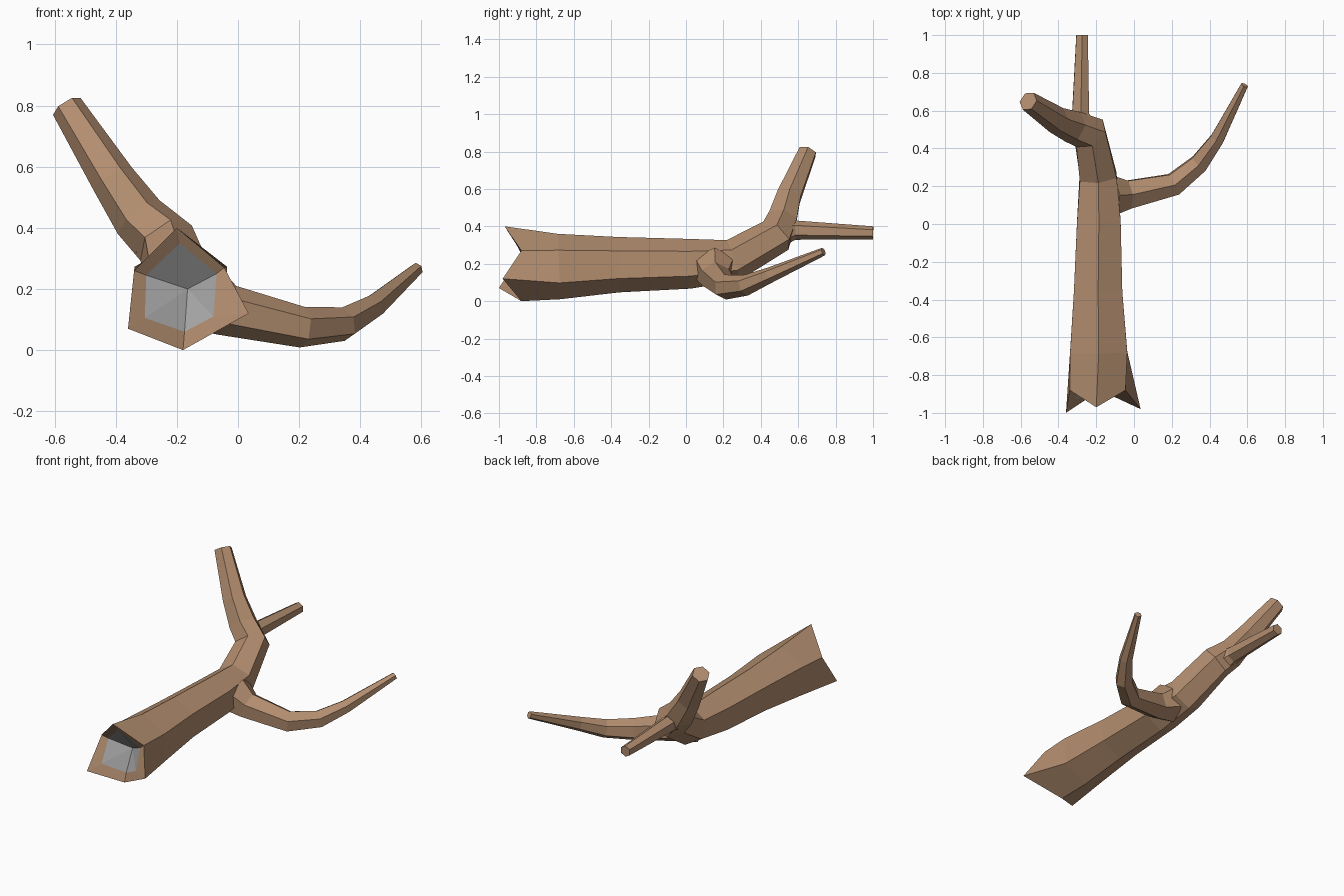
import bpy, bmesh
from math import cos, sin, pi
from mathutils import Vector

cube = bpy.data.objects.get("Cube")
if cube:
    bpy.data.objects.remove(cube, do_unlink=True)

SIDES = 6


def make_material(name, rgb):
    mat = bpy.data.materials.new(name)
    mat.use_nodes = True
    mat.diffuse_color = (*rgb, 1)
    mat.node_tree.nodes["Principled BSDF"].inputs["Base Color"].default_value = (*rgb, 1)
    return mat


bark = make_material("brown_bark", (0.45, 0.27, 0.16))
heart = make_material("grey_heartwood", (0.40, 0.40, 0.40))


def path_rings(path):
    """Hexagonal rings square to a path of (centre, radius), carried along without twist."""
    centres = [Vector(c) for c, r in path]
    up = Vector((0, 0, 1))
    old = None
    rings = []
    for i, (c, r) in enumerate(path):
        before = centres[i] - centres[max(i - 1, 0)]
        after = centres[min(i + 1, len(path) - 1)] - centres[i]
        t = (before.normalized() + after.normalized()).normalized()
        if old:
            up = old.rotation_difference(t) @ up
        up = (up - t * up.dot(t)).normalized()
        side = t.cross(up)
        old = t
        rings.append([centres[i] + r * (up * cos(2 * pi * k / SIDES) + side * sin(2 * pi * k / SIDES))
                      for k in range(SIDES)])
    return rings


def build_limb(name, rings, hollow_centre=None):
    """Bridge the rings; close the start with a flat cap or a hollow grey fan."""
    bm = bmesh.new()
    loops = [[bm.verts.new(p) for p in ring] for ring in rings]
    for a, b in zip(loops, loops[1:]):
        for k in range(SIDES):
            n = (k + 1) % SIDES
            bm.faces.new((a[k], a[n], b[n], b[k]))
    bm.faces.new(loops[-1])
    if hollow_centre:
        mid = bm.verts.new(hollow_centre)
        for k in range(SIDES):
            face = bm.faces.new((loops[0][k], loops[0][(k + 1) % SIDES], mid))
            face.material_index = 1
    else:
        bm.faces.new(loops[0])
    bmesh.ops.recalc_face_normals(bm, faces=bm.faces)
    mesh = bpy.data.meshes.new(name)
    bm.to_mesh(mesh)
    bm.free()
    mesh.materials.append(bark)
    mesh.materials.append(heart)
    obj = bpy.data.objects.new(name, mesh)
    bpy.context.collection.objects.link(obj)
    return obj


# Jagged broken end: inner rim around the hollow, then outer rim
inner_rim = [(-0.19, -0.93, 0.35), (-0.07, -0.88, 0.25), (-0.08, -0.91, 0.11),
             (-0.175, -0.87, 0.06), (-0.305, -0.93, 0.105), (-0.30, -0.87, 0.245)]
outer_rim = [(-0.20, -0.97, 0.40), (-0.045, -0.88, 0.27), (0.035, -0.98, 0.12),
             (-0.18, -0.88, 0.0), (-0.36, -1.0, 0.07), (-0.34, -0.88, 0.26)]

# Trunk bending up into the tall limb
trunk_path = [((-0.187, -0.68, 0.185), 0.175), ((-0.19, -0.36, 0.195), 0.148),
              ((-0.186, 0.02, 0.20), 0.133), ((-0.19, 0.25, 0.218), 0.113),
              ((-0.235, 0.48, 0.35), 0.102), ((-0.325, 0.515, 0.435), 0.088),
              ((-0.41, 0.55, 0.56), 0.073), ((-0.56, 0.65, 0.797), 0.053)]
build_limb("trunk_and_tall_limb", [inner_rim, outer_rim] + path_rings(trunk_path),
           (-0.165, -0.82, 0.2))

# Curved branch on the left side
build_limb("curved_side_branch", path_rings([
    ((-0.13, 0.15, 0.18), 0.12), ((-0.035, 0.155, 0.13), 0.085),
    ((0.21, 0.21, 0.075), 0.067), ((0.345, 0.32, 0.085), 0.056),
    ((0.44, 0.45, 0.14), 0.042), ((0.585, 0.735, 0.265), 0.022)]))

# Straight branch at the back
build_limb("straight_rear_branch", path_rings([
    ((-0.26, 0.48, 0.36), 0.085), ((-0.283, 0.58, 0.38), 0.052),
    ((-0.275, 1.0, 0.365), 0.035)]))
